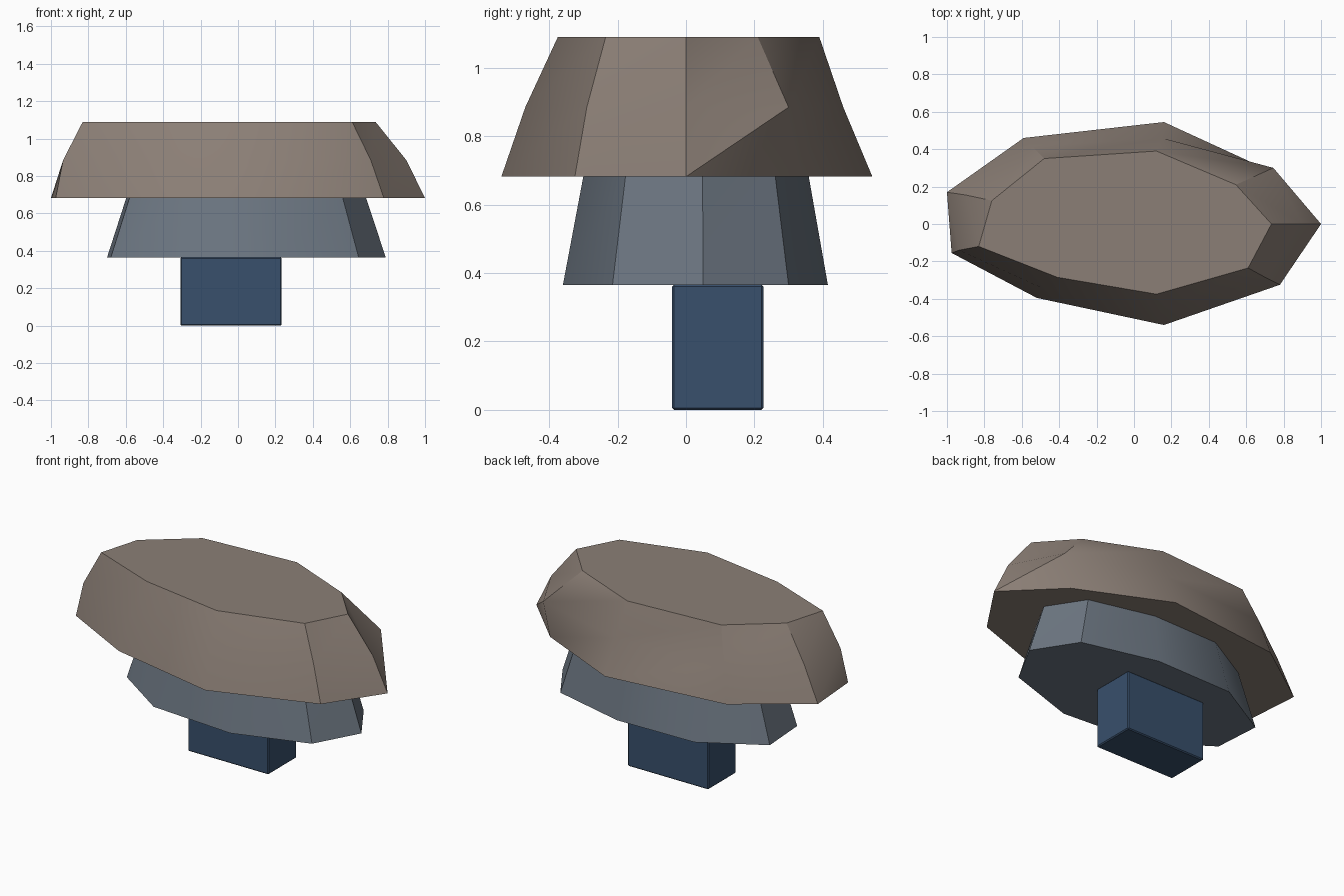
import bpy, bmesh, math

if "Cube" in bpy.data.objects:
    bpy.data.objects.remove(bpy.data.objects["Cube"])


def material(name, rgb):
    m = bpy.data.materials.new(name)
    m.diffuse_color = (*rgb, 1.0)
    m.use_nodes = True
    m.node_tree.nodes["Principled BSDF"].inputs["Base Color"].default_value = m.diffuse_color
    return m


def finish(name, bm, mat, angle=30):
    bmesh.ops.recalc_face_normals(bm, faces=bm.faces)
    me = bpy.data.meshes.new(name)
    bm.to_mesh(me)
    bm.free()
    ob = bpy.data.objects.new(name, me)
    bpy.context.collection.objects.link(ob)
    me.materials.append(mat)
    bpy.ops.object.select_all(action='DESELECT')
    ob.select_set(True)
    bpy.context.view_layer.objects.active = ob
    bpy.ops.object.shade_smooth_by_angle(angle=math.radians(angle))
    return ob


def loft(name, rings, mat):
    """Skin a stack of (z, outline) rings and cap both ends."""
    bm = bmesh.new()
    loops = [[bm.verts.new((x, y, z)) for x, y in pts] for z, pts in rings]
    for lo, hi in zip(loops, loops[1:]):
        n = len(lo)
        for i in range(n):
            j = (i + 1) % n
            bm.faces.new((lo[i], lo[j], hi[j]))
            bm.faces.new((lo[i], hi[j], hi[i]))
    bm.faces.new(loops[0][::-1])
    bm.faces.new(loops[-1])
    return finish(name, bm, mat)


stone = material("warm grey stone", (0.26, 0.212, 0.181))
slate = material("blue grey slate", (0.15, 0.182, 0.222))
blue = material("dark blue", (0.04, 0.08, 0.15))

# Top slab: irregular nine-sided stone narrowing upwards
low = [(1, 0), (.70, .297), (.16, .545), (-.59, .46), (-1, .17),
       (-.975, -.155), (-.52, -.395), (.16, -.54), (.78, -.325)]
mid = [(.90, 0), (.745, .30), (.15, .46), (-.545, .415), (-.90, .155),
       (-.935, -.14), (-.475, -.35), (.14, -.47), (.71, -.29)]
top = [(.735, 0), (.545, .21), (.12, .39), (-.48, .35), (-.76, .125),
       (-.83, -.12), (-.41, -.285), (.12, -.375), (.61, -.235)]
loft("top_slab", [(.682, low), (.885, mid), (1.09, top)], stone)

# Middle slab: smaller nine-sided stone, narrowing upwards
base = [(.79, .05), (.63, .30), (.17, .415), (-.34, .405), (-.70, .20),
        (-.68, -.09), (-.34, -.32), (.20, -.36), (.645, -.215)]
upper = [(.035 + (x - .035) * .86, .04 + (y - .04) * .85) for x, y in base]
loft("middle_slab", [(.365, base), (.684, upper)], slate)

# Base block with a very fine bevel
bm = bmesh.new()
bmesh.ops.create_cube(bm, size=1)
for v in bm.verts:
    v.co = (-.0375 + v.co.x * .54, .0925 + v.co.y * .268, .183 + v.co.z * .366)
bmesh.ops.bevel(bm, geom=bm.edges[:], offset=.006, segments=1, affect='EDGES')
finish("base_block", bm, blue)
